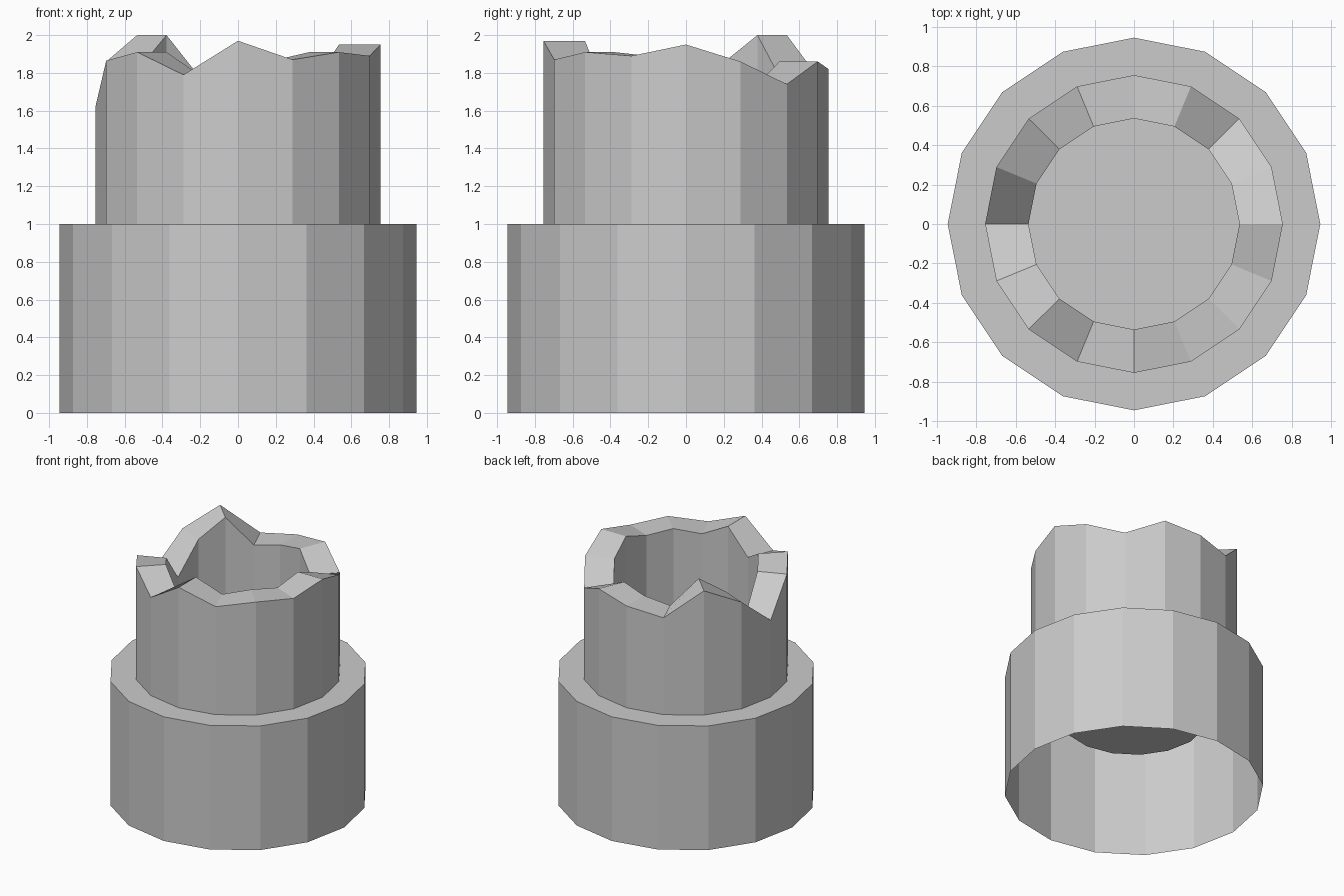
import bpy, bmesh
from math import cos, sin, pi

if "Cube" in bpy.data.objects:
    bpy.data.objects.remove(bpy.data.objects["Cube"])

SIDES = 16


def lofted(name, rings, cap_end=False):
    """Skin a chain of (radius, height) rings; height may be one value or one per side."""
    bm = bmesh.new()
    loops = []
    for radius, height in rings:
        heights = height if isinstance(height, list) else [height] * SIDES
        loops.append([bm.verts.new((radius * cos(2 * pi * i / SIDES),
                                    radius * sin(2 * pi * i / SIDES), z))
                      for i, z in enumerate(heights)])
    for a, b in zip(loops, loops[1:]):
        for i in range(SIDES):
            j = (i + 1) % SIDES
            bm.faces.new((a[i], a[j], b[j], b[i]))
    if cap_end:
        bm.faces.new(loops[-1])
    mesh = bpy.data.meshes.new(name)
    bm.to_mesh(mesh)
    bm.free()
    obj = bpy.data.objects.new(name, mesh)
    bpy.context.collection.objects.link(obj)
    return obj


# Wide base: open underneath, with a flat shoulder on top
lofted("base_shell", [(0.945, 0), (0.945, 1), (0.755, 1)])

# Jagged rim heights, counter-clockwise from +x
rim = [1.95, 1.86, 1.74, 1.86, 1.82, 1.78, 2.0, 1.86,
       1.62, 1.865, 1.91, 1.79, 1.97, 1.87, 1.91, 1.89]

# Broken tube: outer wall, jagged rim, inner wall and recessed floor
lofted("broken_tube", [(0.755, 1), (0.755, rim), (0.535, rim), (0.535, 0.61)],
       cap_end=True)
